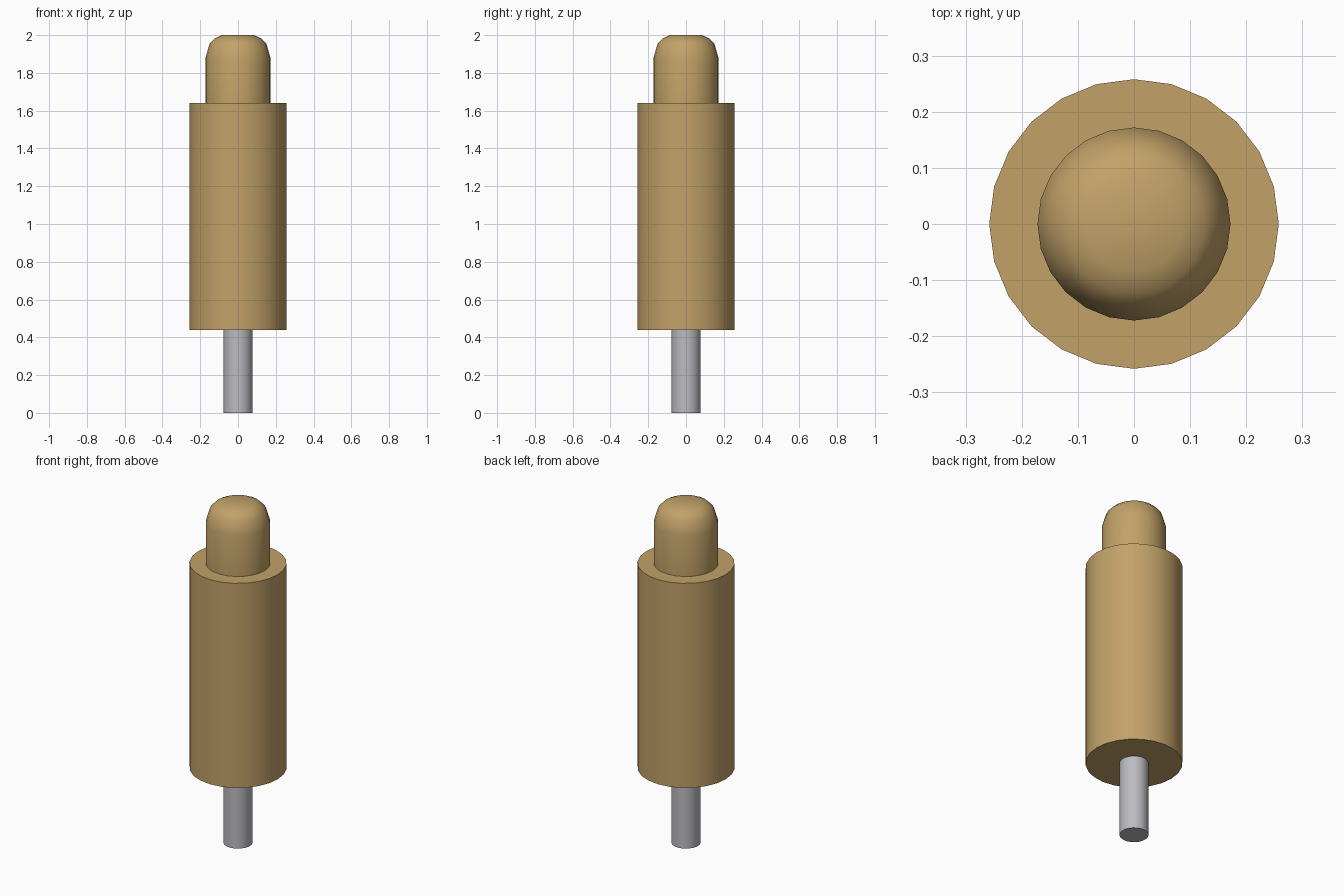
import bpy
import bmesh
import math

cube = bpy.data.objects.get("Cube")
if cube:
    bpy.data.objects.remove(cube, do_unlink=True)

SIDES = 24


def material(name, color):
    mat = bpy.data.materials.new(name)
    mat.use_nodes = True
    mat.diffuse_color = color
    mat.node_tree.nodes["Principled BSDF"].inputs["Base Color"].default_value = color
    return mat


def lathe(name, profile, mat):
    """Turn a (radius, height) profile about z and cap both ends."""
    bm = bmesh.new()
    rings = []
    for r, z in profile:
        angles = [math.tau * i / SIDES for i in range(SIDES)]
        rings.append([bm.verts.new((r * math.cos(a), r * math.sin(a), z)) for a in angles])
    for low, high in zip(rings, rings[1:]):
        for i in range(SIDES):
            j = (i + 1) % SIDES
            bm.faces.new((low[i], low[j], high[j], high[i]))
    bm.faces.new(rings[0][::-1])
    bm.faces.new(rings[-1])
    mesh = bpy.data.meshes.new(name)
    bm.to_mesh(mesh)
    bm.free()
    mesh.materials.append(mat)
    obj = bpy.data.objects.new(name, mesh)
    bpy.context.collection.objects.link(obj)
    bpy.ops.object.select_all(action='DESELECT')
    obj.select_set(True)
    bpy.context.view_layer.objects.active = obj
    bpy.ops.object.shade_smooth_by_angle(angle=math.radians(45))
    return obj


brass = material("brass", (0.54, 0.36, 0.14, 1))
steel = material("steel", (0.50, 0.50, 0.53, 1))

# Thin tail pin, main barrel and round-nosed plunger
lathe("tail_pin", [(0.077, 0), (0.077, 0.44)], steel)
lathe("barrel", [(0.258, 0.44), (0.258, 1.64)], brass)
lathe("plunger", [(0.172, 1.64), (0.172, 1.88), (0.15, 1.955),
                  (0.125, 1.98), (0.085, 2.0)], brass)
